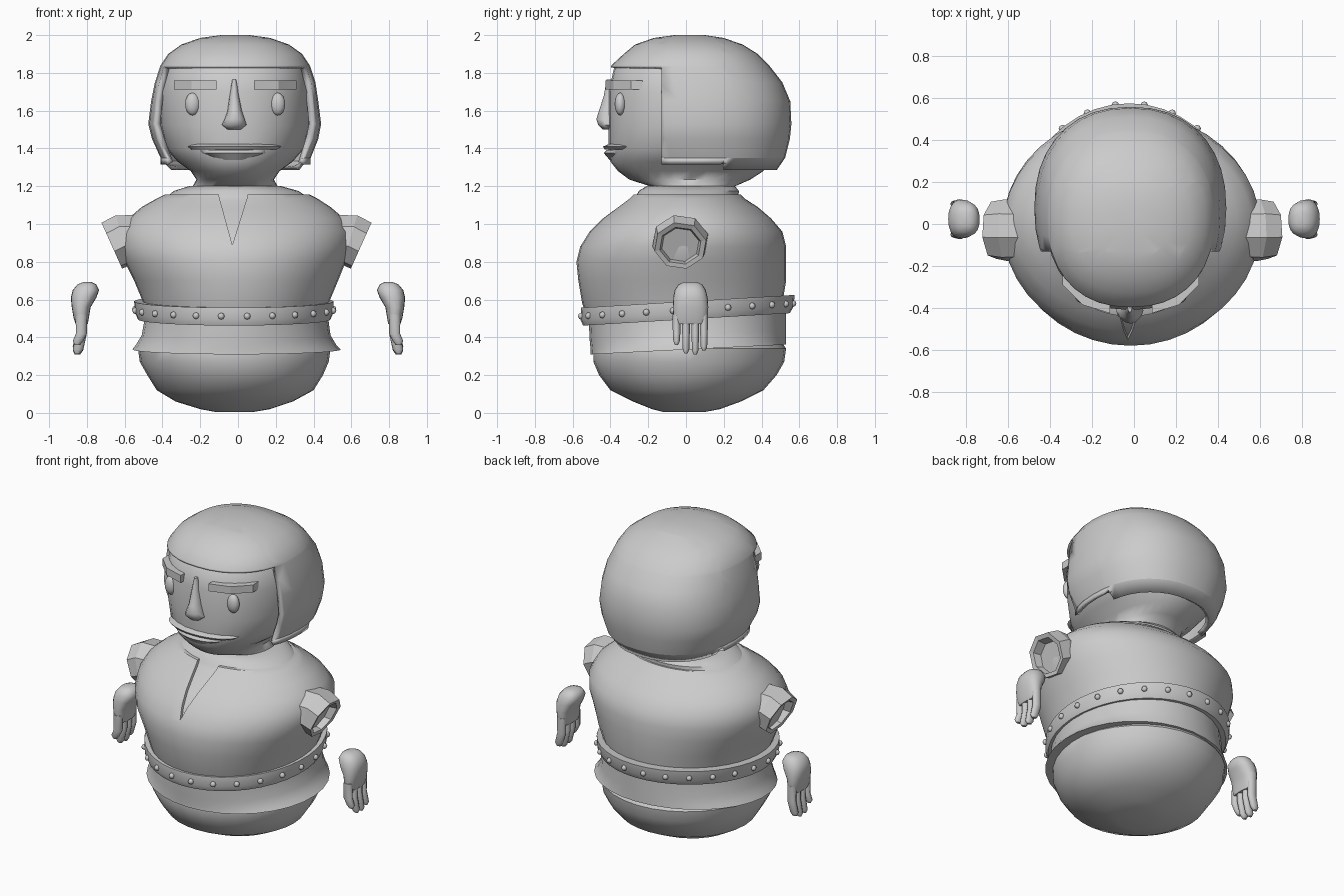
import bpy, bmesh, math
from mathutils import Vector, Matrix

if "Cube" in bpy.data.objects:
    bpy.data.objects.remove(bpy.data.objects["Cube"])

grey = bpy.data.materials.new("plain grey")
grey.diffuse_color = (0.6, 0.6, 0.6, 1)
grey.use_nodes = True
grey.node_tree.nodes["Principled BSDF"].inputs["Base Color"].default_value = grey.diffuse_color


def finish(name, bm, angle=35):
    bmesh.ops.recalc_face_normals(bm, faces=bm.faces)
    me = bpy.data.meshes.new(name)
    bm.to_mesh(me)
    bm.free()
    me.materials.append(grey)
    ob = bpy.data.objects.new(name, me)
    bpy.context.collection.objects.link(ob)
    bpy.ops.object.select_all(action='DESELECT')
    ob.select_set(True)
    bpy.context.view_layer.objects.active = ob
    if angle:
        bpy.ops.object.shade_smooth_by_angle(angle=math.radians(angle))
    return ob


def skin(rings, caps=True, closed=False):
    """Bridge rings of points into a mesh."""
    bm = bmesh.new()
    vs = [[bm.verts.new(p) for p in r] for r in rings]
    n = len(vs[0])
    pairs = list(zip(vs, vs[1:])) + ([(vs[-1], vs[0])] if closed else [])
    for a, b in pairs:
        for i in range(n):
            j = (i + 1) % n
            bm.faces.new((a[i], a[j], b[j], b[i]))
    if caps and not closed:
        bm.faces.new(vs[0][::-1])
        bm.faces.new(vs[-1])
    return bm


def ring(z, x0, x1, y0, y1, n=32, e=2.0, tilt=0.0):
    """Superellipse inside the given bounds, sloped by tilt along y."""
    pts = []
    for i in range(n):
        a = 2 * math.pi * i / n
        c, s = math.cos(a), math.sin(a)
        x = (x0 + x1) / 2 + (x1 - x0) / 2 * math.copysign(abs(c) ** (2 / e), c)
        y = (y0 + y1) / 2 + (y1 - y0) / 2 * math.copysign(abs(s) ** (2 / e), s)
        pts.append(Vector((x, y, z + tilt * y)))
    return pts


def loft(name, rows, n=32, e=2.0, tilt=0.0, closed=False, angle=35):
    return finish(name, skin([ring(*r, n=n, e=e, tilt=tilt) for r in rows], closed=closed), angle)


def ball(name, loc, size, seg=16):
    bm = bmesh.new()
    bmesh.ops.create_uvsphere(bm, u_segments=seg, v_segments=seg // 2, radius=1,
                              matrix=Matrix.Translation(loc) @ Matrix.Diagonal((*size, 1)))
    return finish(name, bm, 60)


# Rounded bottom
loft("base", [(0.005, -.12, .08, -.12, .10), (.02, -.2, .17, -.18, .18), (.06, -.33, .29, -.28, .29),
              (.12, -.43, .40, -.40, .41), (.2, -.48, .45, -.46, .48), (.27, -.52, .48, -.49, .52),
              (.34, -.53, .49, -.49, .53), (.4, -.48, .46, -.47, .49)])

# Flared hem of the tunic
loft("tunic_skirt", [(.335, -.56, .545, -.505, .53), (.36, -.54, .52, -.505, .53), (.41, -.51, .49, -.51, .53),
                     (.52, -.49, .475, -.515, .53)], tilt=.05)

# Torso and the chest that shows inside the neckline
torso_rows = [(.5, -.48, .46, -.52, .50), (.58, -.5, .48, -.55, .51), (.7, -.55, .53, -.57, .53),
              (.8, -.6, .57, -.58, .53), (.88, -.625, .60, -.56, .53), (.96, -.62, .60, -.51, .51),
              (1.03, -.58, .56, -.44, .45), (1.09, -.51, .49, -.36, .38), (1.135, -.43, .42, -.30, .31),
              (1.155, -.39, .38, -.28, .29)]
torso = loft("tunic_torso", torso_rows, n=40)
loft("chest", [(z - .012, a + .012, b - .012, c + .012, d - .012) for z, a, b, c, d in torso_rows]
     + [(1.175, -.34, .32, -.25, .28), (1.2, -.26, .23, -.21, .26)], n=40)
tri = [(-.1, 1.145), (-.03, .89), (.05, 1.145), (.05, 1.3), (-.1, 1.3)]
cutter = finish("neckline_cutter", skin([[(x, y, z) for x, z in tri] for y in (-.8, -.2)]), 0)
cutter.hide_render = True
cutter.hide_viewport = True
cut = torso.modifiers.new("neckline", 'BOOLEAN')
cut.object = cutter
cut.solver = 'EXACT'

# Belt with studs, higher at the back
loft("belt", [(.495, -.49, .45, -.50, .51), (.495, -.53, .49, -.545, .55), (.53, -.545, .505, -.56, .57),
              (.59, -.55, .505, -.555, .575), (.59, -.49, .45, -.50, .51)],
     n=40, tilt=.06, closed=True)
for i in range(24):
    a = 2 * math.pi * (i + .5) / 24
    x, y = -.02 + .527 * math.cos(a), .006 + .565 * math.sin(a)
    ball("belt_stud", (x, y, .545 + .06 * y), (.018, .018, .018), 8)

# Head skin with neck
loft("head", [(1.12, -.24, .21, -.18, .25), (1.2, -.24, .21, -.19, .26), (1.235, -.22, .19, -.30, .34),
              (1.28, -.25, .22, -.36, .41), (1.33, -.32, .29, -.40, .45), (1.4, -.38, .35, -.41, .48),
              (1.52, -.41, .38, -.41, .5), (1.7, -.42, .385, -.41, .48), (1.83, -.38, .35, -.38, .41),
              (1.92, -.3, .27, -.26, .3)], e=2.2, angle=60)

# Hair shell, opened at the face and stepped at the ear
rows = [(1.285, -.36, .33, -.25, .48), (1.35, -.41, .385, -.35, .525), (1.45, -.455, .425, -.4, .55),
        (1.53, -.475, .44, -.41, .558), (1.65, -.46, .425, -.415, .552), (1.75, -.44, .41, -.415, .51),
        (1.84, -.41, .38, -.395, .44), (1.9, -.37, .34, -.33, .38), (1.95, -.3, .27, -.27, .3),
        (1.985, -.2, .17, -.17, .2), (2.0, -.09, .06, -.06, .1)]
bm = skin([ring(*r, n=36, e=2.25) for r in rows])
bm.faces.ensure_lookup_table()
bmesh.ops.delete(bm, geom=[bm.faces[-2]], context='FACES')
for co, no in (((0, 0, 1.83), (0, 0, 1)), ((0, -.13, 0), (0, 1, 0)),
               ((0, 0, 1.35), (0, 0, 1)), ((0, .2, 0), (0, 1, 0))):
    bmesh.ops.bisect_plane(bm, geom=bm.verts[:] + bm.edges[:] + bm.faces[:], plane_co=co, plane_no=no)
gone = []
for f in bm.faces:
    c = f.calc_center_median()
    if (c.y < -.13 and c.z < 1.83) or (c.y < .2 and c.z < 1.35):
        gone.append(f)
bmesh.ops.delete(bm, geom=gone, context='FACES')
hair = finish("hair", bm, 45)
thick = hair.modifiers.new("thickness", 'SOLIDIFY')
thick.thickness = .035
thick.offset = -1

# Face features
loft("nose", [(1.765, -.03, -.01, -.42, -.38), (1.68, -.045, .005, -.435, -.37), (1.6, -.055, .02, -.46, -.36),
              (1.555, -.07, .035, -.475, -.36), (1.525, -.085, .045, -.465, -.36),
              (1.5, -.055, .015, -.44, -.37)], n=12, angle=60)
loft("upper_lip", [(1.425, -.24, .2, -.405, -.18), (1.41, -.265, .23, -.44, -.18),
                   (1.395, -.25, .21, -.43, -.18)], n=28)
loft("lower_lip", [(1.392, -.22, .18, -.42, -.2), (1.375, -.2, .16, -.435, -.2),
                   (1.34, -.14, .1, -.405, -.2)], n=28)
for side in (-1, 1):
    cx = -.015
    ball("eye", (cx + side * .225, -.348, 1.635), (.04, .03, .06))
    # Eyebrow: bent bar following the forehead
    bar = []
    for x, y in ((.1, -.425), (.23, -.385), (.325, -.29)):
        bar.append([(cx + side * x, y + d, z) for d, z in
                    ((0, 1.712), (.06, 1.712), (.06, 1.76), (0, 1.76))])
    finish("eyebrow", skin(bar), 20)

# Short open sleeves, faceted
for side in (-1, 1):
    rings = []
    for x, z, r, lean in ((.5, .92, .13, .1), (.6, .915, .135, .3), (.66, .885, .125, .45),
                          (.655, .885, .1, .45), (.61, .89, .09, .4)):
        pts = []
        for i in range(8):
            a = 2 * math.pi * (i + .3) / 8
            h = r * math.sin(a)
            pts.append((side * (x + lean * h) - .008, -.03 + 1.12 * r * math.cos(a), z + h))
        rings.append(pts)
    finish("sleeve", skin(rings), 0)


# Floating hands with four fingers
def hand_rows(rows, side):
    return [(z, *sorted((side * a, side * b)), c, d) for z, a, b, c, d in rows]


for side in (-1, 1):
    loft("palm", hand_rows([(.692, .775, .82, -.01, .06), (.68, .75, .85, -.04, .085), (.65, .735, .875, -.06, .105),
                            (.61, .75, .885, -.068, .115), (.56, .78, .88, -.07, .118),
                            (.5, .79, .87, -.068, .115), (.47, .795, .86, -.06, .105)], side), n=20, e=2.4, angle=60)
    for y, low in ((-.05, .36), (.0, .315), (.049, .31), (.095, .33)):
        loft("finger", hand_rows([(.52, .80, .86, y - .022, y + .022), (.42, .80, .858, y - .021, y + .021),
                                  (low + .02, .82, .875, y - .018, y + .018),
                                  (low, .835, .865, y - .009, y + .009)], side), n=10, angle=60)
